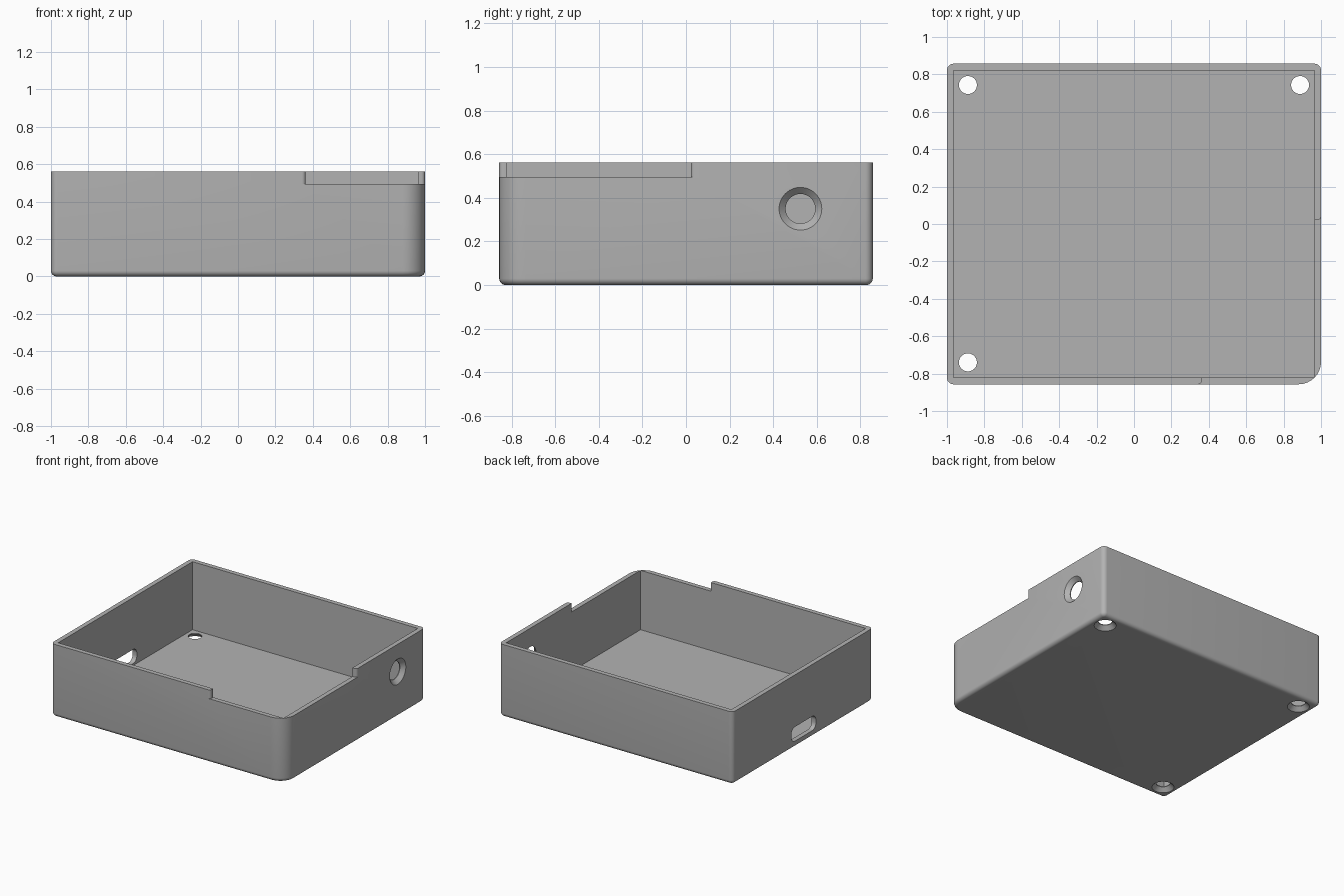
import bpy
import bmesh
from math import pi, sin, cos
from mathutils import Matrix, Vector

if "Cube" in bpy.data.objects:
    bpy.data.objects.remove(bpy.data.objects["Cube"], do_unlink=True)

HALF_X, HALF_Y, HEIGHT = 1.0, 0.857, 0.562
WALL, FLOOR = 0.036, 0.036
EDGE = 0.03

plastic = bpy.data.materials.new("grey plastic")
plastic.use_nodes = True
plastic.diffuse_color = (0.45, 0.45, 0.45, 1)
plastic.node_tree.nodes["Principled BSDF"].inputs["Base Color"].default_value = (0.45, 0.45, 0.45, 1)


def arc(cx, cy, r, start, end, steps):
    """Points along a circular arc."""
    return [(cx + r * cos(start + (end - start) * i / steps),
             cy + r * sin(start + (end - start) * i / steps)) for i in range(steps + 1)]


def rounded(hx, hy, radii, inset=0.0, steps=8):
    """Rounded rectangle, corners from back left of the plan, anticlockwise."""
    points = []
    for (sx, sy), r, k in zip(((1, 1), (-1, 1), (-1, -1), (1, -1)), radii, range(4)):
        points += arc(sx * (hx - r), sy * (hy - r), r - inset, k * pi / 2, (k + 1) * pi / 2, steps)
    return points


def circle(r):
    return arc(0, 0, r, 0, 2 * pi, 48)[:-1]


def loft(name, rings, matrix=Matrix()):
    """Closed solid through (outline, height) rings."""
    bm = bmesh.new()
    loops = [[bm.verts.new((x, y, z)) for x, y in outline] for outline, z in rings]
    bm.faces.new(loops[0])
    bm.faces.new(loops[-1])
    for a, b in zip(loops, loops[1:]):
        for i in range(len(a)):
            j = (i + 1) % len(a)
            bm.faces.new((a[i], a[j], b[j], b[i]))
    bmesh.ops.recalc_face_normals(bm, faces=bm.faces)
    bm.transform(matrix)
    mesh = bpy.data.meshes.new(name)
    bm.to_mesh(mesh)
    bm.free()
    mesh.materials.append(plastic)
    obj = bpy.data.objects.new(name, mesh)
    bpy.context.collection.objects.link(obj)
    return obj


# Outer shell: one large front corner, rounded bottom edge
radii = (0.035, 0.035, 0.035, 0.12)
rings = []
for i in range(7):
    a = i / 6 * pi / 2
    rings.append((rounded(HALF_X, HALF_Y, radii, EDGE * (1 - sin(a))), EDGE * (1 - cos(a))))
rings.append((rounded(HALF_X, HALF_Y, radii), HEIGHT))
case = loft("open_case", rings)

# Square-cornered cavity
ix, iy = HALF_X - WALL, HALF_Y - WALL
cavity = [(ix, iy), (-ix, iy), (-ix, -iy), (ix, -iy)]
cutters = [loft("cavity_cutter", [(cavity, FLOOR), (cavity, 1)])]

# Lowered rim around the large corner, with rounded outer ends
r, nx, ny = 0.02, 0.362, 0.022
notch = [(nx, -0.78)]
notch += arc(nx - r, r - HALF_Y, r, 0, -pi / 2, 6)
notch += [(nx - r, -1.1), (1.2, -1.1), (1.2, ny + r)]
notch += arc(HALF_X - r, ny + r, r, 0, -pi / 2, 6)
notch += [(0.9, ny), (0.9, -0.78)]
cutters.append(loft("rim_cutter", [(notch, 0.495), (notch, 1)]))

# Countersunk screw holes in the floor
for x, y in ((-0.888, 0.743), (0.888, 0.743), (-0.888, -0.74)):
    cutters.append(loft("screw_hole_cutter", [
        (circle(0.098), -0.02), (circle(0.048), 0.03), (circle(0.048), 0.1)],
        Matrix.Translation((x, y, 0))))

# Countersunk round port in the left wall
turn = Matrix.Rotation(-pi / 2, 4, "Y")
cutters.append(loft("port_cutter", [
    (circle(0.118), -0.02), (circle(0.068), 0.03), (circle(0.068), 0.1)],
    Matrix.Translation((HALF_X, 0.525, 0.35)) @ turn))

# Rounded slot in the right wall
slot = rounded(0.055, 0.15, (0.045,) * 4)
cutters.append(loft("slot_cutter", [(slot, -0.1), (slot, 0.1)],
                    Matrix.Translation((-HALF_X, -0.01, 0.105)) @ turn))

# Cut everything out of the shell
bpy.ops.object.select_all(action="DESELECT")
case.select_set(True)
bpy.context.view_layer.objects.active = case
for cutter in cutters:
    mod = case.modifiers.new("cut", "BOOLEAN")
    mod.object = cutter
    mod.solver = "EXACT"
    bpy.ops.object.modifier_apply(modifier=mod.name)
    bpy.data.objects.remove(cutter, do_unlink=True)

bpy.ops.object.shade_smooth_by_angle(angle=pi / 6)
